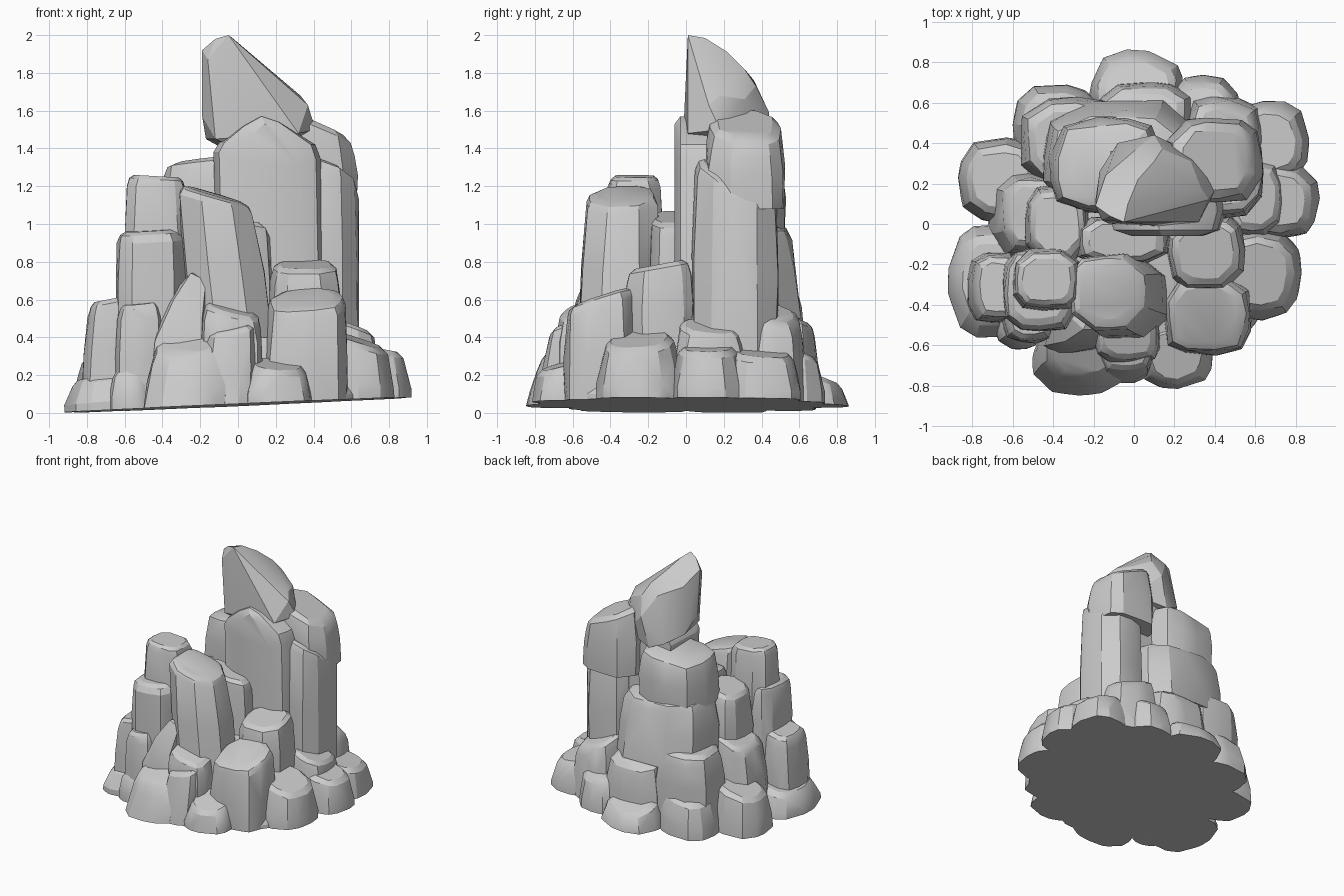
import bpy, bmesh, math, random
from mathutils import Vector

if "Cube" in bpy.data.objects:
    bpy.data.objects.remove(bpy.data.objects["Cube"], do_unlink=True)

random.seed(7)
stone = bpy.data.materials.new("grey_stone")
stone.use_nodes = True
GREY = (0.6, 0.6, 0.6, 1)
stone.diffuse_color = GREY
stone.node_tree.nodes["Principled BSDF"].inputs["Base Color"].default_value = GREY


def finish(name, bm):
    """Trim the rock on the slanted ground plane, then shade it."""
    bmesh.ops.triangulate(bm, faces=bm.faces)
    geom = bm.verts[:] + bm.edges[:] + bm.faces[:]
    cut = bmesh.ops.bisect_plane(bm, geom=geom, plane_co=(0, 0, 0.042),
                                 plane_no=(-0.045, 0.008, 1), clear_inner=True)
    rim = [e for e in cut["geom_cut"] if isinstance(e, bmesh.types.BMEdge)]
    if rim:
        bmesh.ops.contextual_create(bm, geom=rim)
    bmesh.ops.recalc_face_normals(bm, faces=bm.faces)
    mesh = bpy.data.meshes.new(name)
    bm.to_mesh(mesh)
    bm.free()
    mesh.materials.append(stone)
    ob = bpy.data.objects.new(name, mesh)
    bpy.context.collection.objects.link(ob)
    bpy.ops.object.select_all(action="DESELECT")
    ob.select_set(True)
    bpy.context.view_layer.objects.active = ob
    bpy.ops.object.shade_smooth_by_angle(angle=math.radians(22))


def hull(name, points):
    bm = bmesh.new()
    for p in points:
        bm.verts.new(p)
    out = bmesh.ops.convex_hull(bm, input=bm.verts)
    loose = set(out["geom_interior"]) | set(out["geom_unused"])
    bmesh.ops.delete(bm, geom=[v for v in loose if isinstance(v, bmesh.types.BMVert)],
                     context="VERTS")
    finish(name, bm)


def rock(name, x0, x1, y0, y1, z0, z1, slope=(0, 0), lean=(0, 0), top=0.92, edge=0.08,
         sides=12, square=3.5):
    """Chipped column filling a box; slope tilts its top, lean shifts it."""
    w, d, h = x1 - x0, y1 - y0, z1 - z0
    edge = min(edge, h * 0.4)
    turn = random.uniform(0, math.tau)
    angles = [turn + math.tau * (i + random.uniform(-0.25, 0.25)) / sides for i in range(sides)]
    rings = ((0, 0.99), (0.5, (1 + top) / 2 + 0.03), (1 - edge / h, top),
             (1 - edge * 0.3 / h, top * 0.92), (1, top * 0.74))
    points = []
    for t, scale in rings:
        for a in angles:
            c, s = math.cos(a), math.sin(a)
            r = scale * random.uniform(0.95, 1.03)
            r /= (abs(c) ** square + abs(s) ** square) ** (1 / square)
            x, y = r * c * w / 2, r * s * d / 2
            z = h * t + t * (slope[0] * x + slope[1] * y)
            points.append(Vector((x + lean[0] * t, y + lean[1] * t, z)))
    # Fit the chipped shape to its box
    lo = [min(p[k] for p in points) for k in range(3)]
    hi = [max(p[k] for p in points) for k in range(3)]
    box = ((x0, x1), (y0, y1), (z0, z1))
    hull(name, [[b[0] + (p[k] - lo[k]) / (hi[k] - lo[k]) * (b[1] - b[0])
                 for k, b in enumerate(box)] for p in points])


# Filling between the rocks
rock("core_base", -.76, .76, -.68, .66, -.1, .3, top=.86, sides=16, square=2.3)
rock("core_middle", -.56, .54, -.5, .55, .1, .58, top=.86, sides=14, square=2.5)

# Leaning pinnacle
hull("pinnacle", [
    (-.05, .01, 2), (-.12, .04, 1.98), (-.03, .1, 1.985), (-.19, .09, 1.92), (-.16, .02, 1.87),
    (.02, .22, 1.91), (-.14, .24, 1.82), (.1, .31, 1.82), (0, .36, 1.76), (.14, .37, 1.73),
    (-.19, .12, 1.57), (-.12, 0, 1.45), (-.17, .26, 1.45), (-.08, .4, 1.4),
    (.33, .18, 1.68), (.37, .12, 1.63), (.41, .18, 1.5), (.32, .01, 1.48), (.28, .31, 1.66),
    (.1, .44, 1.59), (.3, .34, 1.4), (.04, .42, 1.35), (.12, -.01, 1.57), (.1, .1, 1.35)])

# Tall column with a peaked top
outline = ((-.1, .4), (-.13, 1.38), (-.1, 1.43), (.02, 1.52), (.12, 1.57),
           (.22, 1.54), (.41, 1.42), (.44, 1.34), (.46, .4))
hull("main_column", [(.17 + (x - .17) * wide, y, z - drop) for x, z in outline
                     for wide, y, drop in ((.6, -.06, .04), (.9, -.03, 0), (1, .06, 0), (.95, .36, 0))])

# Other columns behind
rock("side_column", .25, .64, .03, .49, .3, 1.36, slope=(-.35, -.5), top=.97)
rock("side_column_cap", .16, .635, .1, .525, 1.08, 1.61, slope=(-.5, -.1), top=.94, edge=.12)
rock("back_tier_top", -.42, .16, .05, .53, .95, 1.37, slope=(.12, -.08), top=.94, edge=.07)
rock("back_tier_middle", -.45, .3, .05, .61, .5, 1.04, slope=(-.06, -.1), lean=(0, -.04), top=.9)
rock("back_tier_low", -.56, -.08, .2, .63, .15, .64, top=.9)

# Front pillars
rock("front_slab", -.31, .18, -.57, -.14, .4, 1.2, slope=(-.28, .05), lean=(-.1, .03), top=.88, edge=.05)
rock("right_pillar", -.6, -.27, -.43, -.12, .6, 1.26, slope=(-.06, 0), edge=.06)
rock("right_pillar_step", -.65, -.27, -.53, -.11, .4, .98, slope=(.06, .05), top=.94, edge=.06)
rock("inner_pillar", -.3, .18, -.2, .04, .4, 1.07, slope=(-.2, 0))
rock("inner_pillar_right", -.54, -.22, -.2, .2, .4, 1.02, slope=(.25, 0))

# Middle rocks around the columns
hull("front_wedge", [
    (-.47, -.6, .05), (-.44, -.6, .38), (-.34, -.58, .6), (-.25, -.52, .74), (-.17, -.52, .7),
    (-.19, -.61, .5), (-.2, -.64, .05), (-.38, -.65, .3), (-.4, -.36, .1), (-.18, -.38, .74),
    (-.38, -.4, .6), (-.16, -.38, .1)])
rock("left_step", .16, .55, -.33, .04, .35, .81, slope=(0, .2), top=.94)
rock("left_front_block", .14, .58, -.65, -.25, 0, .66, slope=(.08, .35), top=.95, edge=.06)
rock("right_block", -.83, -.56, -.49, -.14, .05, .62, slope=(.2, 0), lean=(.03, 0), top=.9)
rock("right_front_block", -.65, -.38, -.59, -.3, .02, .6, slope=(.1, .1))
rock("front_block_upper", -.2, .13, -.69, -.4, .25, .6, slope=(-.3, .3))
rock("front_block_lower", -.2, .1, -.79, -.5, 0, .5, slope=(.2, .3), lean=(.02, .06))
rock("left_ledge", .45, .74, -.06, .32, .1, .5, slope=(-.4, -.1))
rock("back_left_ledge", .24, .65, .26, .64, .05, .6, slope=(-.4, -.3), top=.84)
rock("back_ledge", -.18, .3, .36, .7, .05, .56, slope=(0, -.4), top=.88)
rock("right_ledge", -.72, -.36, -.16, .26, .05, .68, slope=(.4, 0), lean=(.05, 0), top=.86)

# Ring of boulders on the ground
foot = dict(top=.86, edge=.11, square=2.5)
rock("front_boulder", -.51, -.03, -.87, -.48, -.05, .45, slope=(.1, .6), lean=(.03, .08), **foot)
rock("front_left_boulder", .02, .4, -.83, -.48, -.05, .29, slope=(-.1, .3), **foot)
rock("left_front_boulder", .4, .84, -.48, -.01, -.05, .44, slope=(-.35, .1), **foot)
rock("left_boulder", .52, .92, -.08, .31, -.05, .37, slope=(-.2, 0), **foot)
rock("left_back_boulder", .43, .87, .2, .61, -.05, .35, slope=(-.2, -.1), **foot)
rock("back_left_boulder", .16, .53, .38, .74, -.05, .38, slope=(0, -.4), **foot)
rock("back_boulder", -.22, .25, .45, .87, -.05, .27, slope=(0, -.5), **foot)
rock("back_right_boulder", -.6, -.15, .28, .69, -.05, .36, slope=(.2, -.2), **foot)
rock("right_back_boulder", -.87, -.44, .0, .43, -.05, .37, slope=(.3, 0), **foot)
rock("right_boulder", -.92, -.52, -.56, .0, -.08, .22, slope=(.2, 0), **foot)
rock("right_front_boulder", -.69, -.44, -.62, -.38, -.05, .22, **foot)
